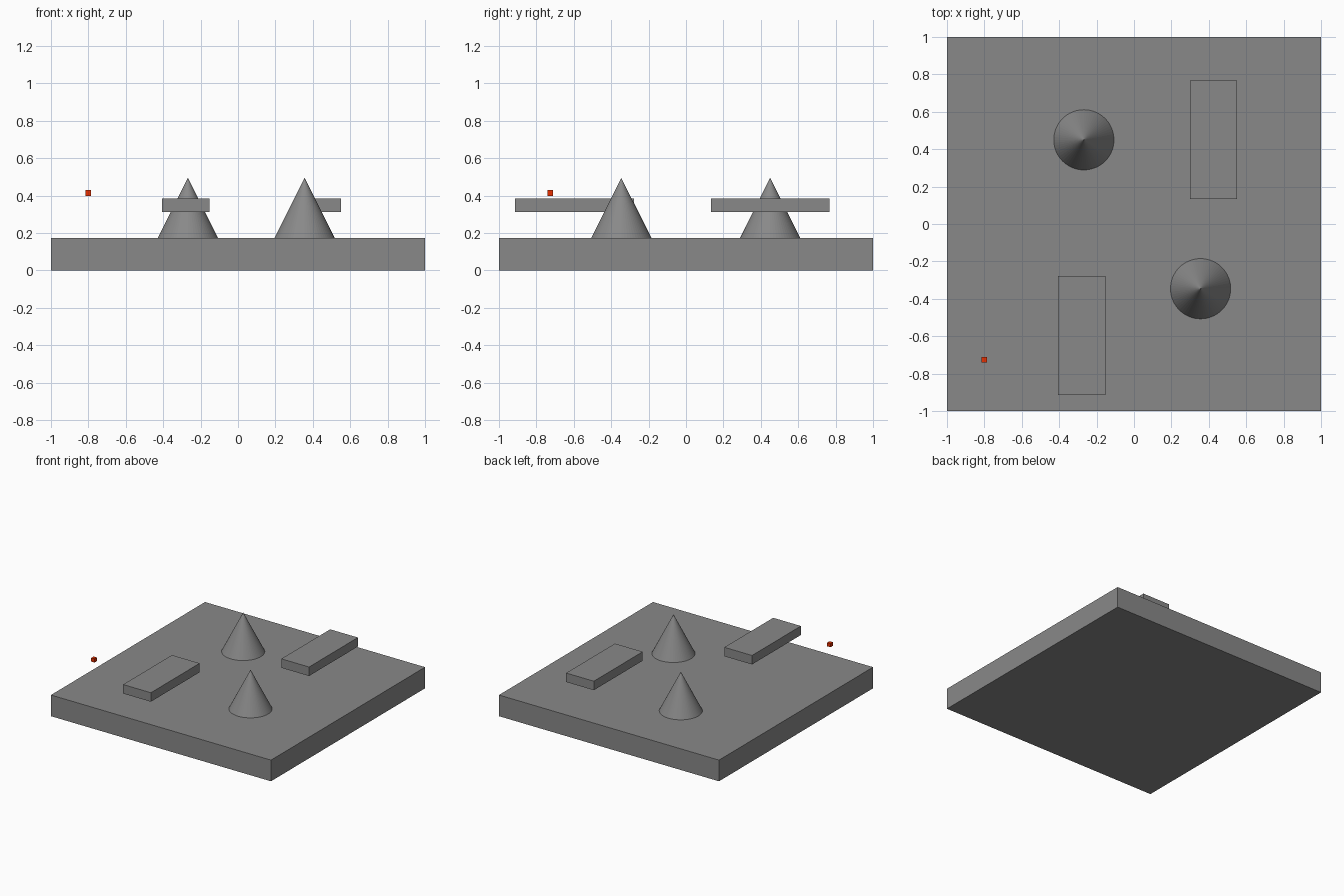
import bpy

if "Cube" in bpy.data.objects:
    bpy.data.objects.remove(bpy.data.objects["Cube"])


def material(name, colour):
    mat = bpy.data.materials.new(name)
    mat.diffuse_color = (*colour, 1)
    mat.use_nodes = True
    mat.node_tree.nodes["Principled BSDF"].inputs["Base Color"].default_value = mat.diffuse_color
    return mat


GREY = material("dark_grey", (0.25, 0.25, 0.25))
RED = material("red", (0.8, 0.03, 0.0))


def box(name, lo, hi, mat=GREY):
    """Axis-aligned box between two corners."""
    centre = [(a + b) / 2 for a, b in zip(lo, hi)]
    bpy.ops.mesh.primitive_cube_add(size=1, location=centre)
    ob = bpy.context.object
    ob.name = name
    ob.scale = [b - a for a, b in zip(lo, hi)]
    bpy.ops.object.transform_apply(location=False, rotation=False, scale=True)
    ob.data.materials.append(mat)


TOP = 0.174      # top of the base slab
APEX = 0.495     # tip of the cones
RADIUS = 0.161

# Square base slab
box("base_slab", (-1, -1, 0), (1, 1, TOP))

# Two cones standing on the slab
for name, x, y in (("back_cone", -0.268, 0.45), ("front_cone", 0.356, -0.346)):
    bpy.ops.mesh.primitive_cone_add(vertices=64, radius1=RADIUS, radius2=0,
                                    depth=APEX - TOP,
                                    location=(x, y, (APEX + TOP) / 2))
    bpy.context.object.name = name
    bpy.context.object.data.materials.append(GREY)

# Two floating bars above the slab
for name, x, y in (("back_bar", 0.426, 0.451), ("front_bar", -0.279, -0.596)):
    box(name, (x - 0.126, y - 0.317, 0.312), (x + 0.126, y + 0.317, 0.386))

# Small red floating cube
cx, cy, cz, h = -0.801, -0.725, 0.414, 0.015
box("red_cube", (cx - h, cy - h, cz - h), (cx + h, cy + h, cz + h), RED)
